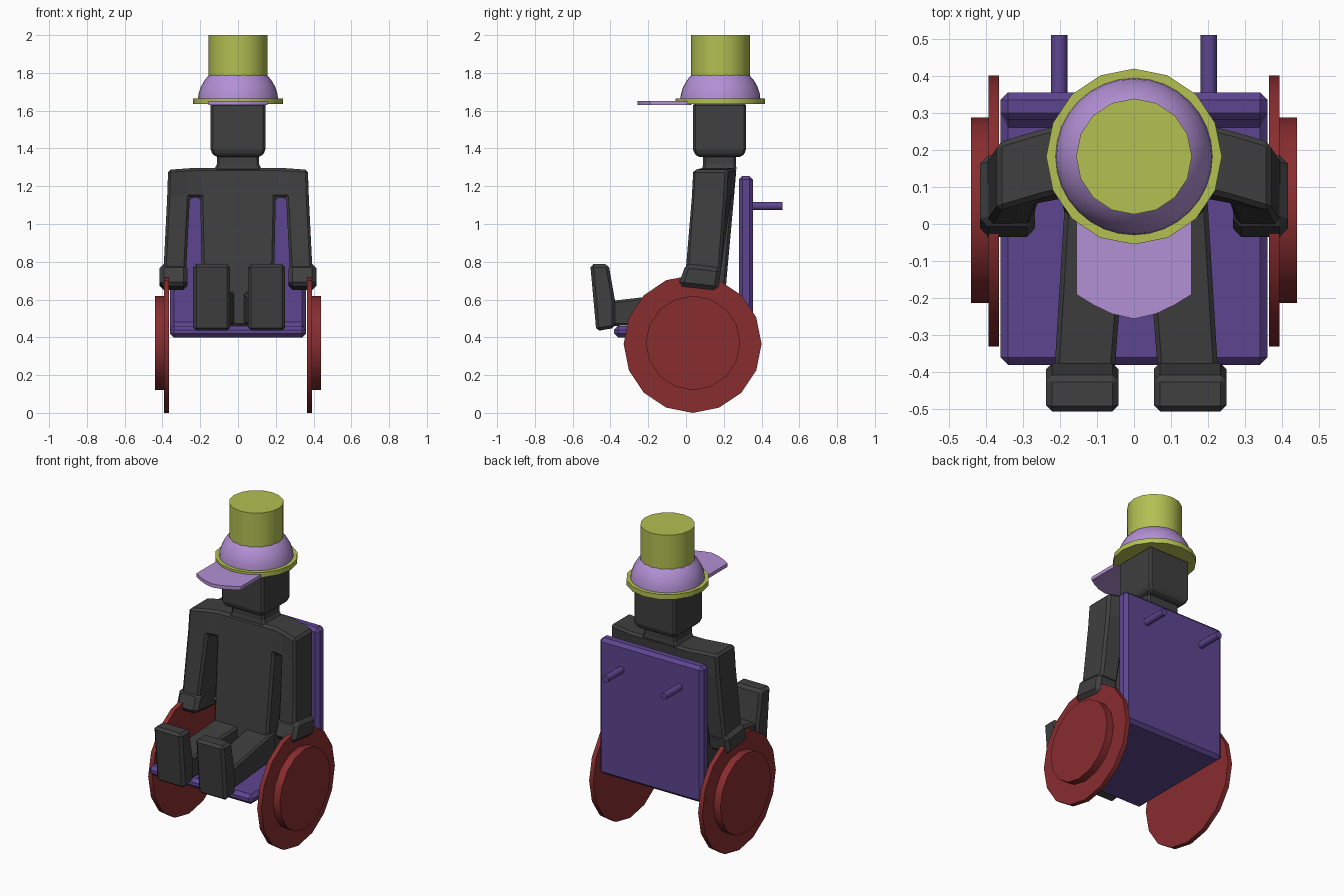
import bpy, bmesh
from math import pi, sin, cos

if "Cube" in bpy.data.objects:
    bpy.data.objects.remove(bpy.data.objects["Cube"])


def material(name, r, g, b):
    m = bpy.data.materials.new(name)
    m.diffuse_color = (r, g, b, 1)
    m.use_nodes = True
    m.node_tree.nodes["Principled BSDF"].inputs["Base Color"].default_value = m.diffuse_color
    return m


DARK = material("charcoal", .05, .05, .05)
PURPLE = material("purple", .11, .06, .28)
RED = material("red", .25, .026, .028)
LILAC = material("lilac", .45, .28, .66)
LIME = material("lime", .45, .53, .085)


def finish(name, bm, mat, bevel=0, smooth=False):
    bmesh.ops.remove_doubles(bm, verts=bm.verts, dist=1e-5)
    bmesh.ops.recalc_face_normals(bm, faces=bm.faces)
    me = bpy.data.meshes.new(name)
    bm.to_mesh(me)
    bm.free()
    me.materials.append(mat)
    ob = bpy.data.objects.new(name, me)
    bpy.context.collection.objects.link(ob)
    if bevel:
        mod = ob.modifiers.new("bevel", 'BEVEL')
        mod.width, mod.segments = bevel, 1
        mod.limit_method, mod.angle_limit = 'ANGLE', .6
    if smooth:
        bpy.ops.object.select_all(action='DESELECT')
        ob.select_set(True)
        bpy.context.view_layer.objects.active = ob
        bpy.ops.object.shade_smooth_by_angle(angle=.7)
    return ob


def loft(name, rings, mat, bevel=0, smooth=False):
    """Skin a list of equal-length point rings and cap both ends."""
    bm = bmesh.new()
    vs = [[bm.verts.new(p) for p in ring] for ring in rings]
    n = len(vs[0])
    for a, b in zip(vs, vs[1:]):
        for i in range(n):
            j = (i + 1) % n
            bm.faces.new((a[i], a[j], b[j], b[i]))
    bm.faces.new(vs[0])
    bm.faces.new(vs[-1])
    return finish(name, bm, mat, bevel, smooth)


def prism(name, yz, x0, x1, mat, bevel=0):
    return loft(name, [[(x, y, z) for y, z in yz] for x in (x0, x1)], mat, bevel)


def rect(x0, x1, y0, y1, z):
    return [(x0, y0, z), (x1, y0, z), (x1, y1, z), (x0, y1, z)]


def lathe(name, prof, axis, centre, n, mat, smooth=True):
    """Revolve (radius, position) pairs around a world axis."""
    cx, cy, cz = centre
    rings = []
    for r, t in prof:
        ring = []
        for i in range(n):
            a, b = r * cos(2 * pi * i / n), r * sin(2 * pi * i / n)
            ring.append({'X': (cx + t, cy + a, cz + b),
                         'Y': (cx + a, cy + t, cz + b),
                         'Z': (cx + a, cy + b, cz + t)}[axis])
        rings.append(ring)
    return loft(name, rings, mat, 0, smooth)


# chair shell: seat and back in one L-shaped profile
prism("chair_shell", [(-.38, .40), (.355, .40), (.355, 1.255), (.28, 1.255), (.28, .46), (-.38, .46)],
      -.36, .36, PURPLE, .02)

# torso, shoulders and arms: a thick sheet of quads, mirrored side to side
DEPTH = .185
P = {'A': (.2, .175, 1.297), 'B': (.2, .16, 1.14), 'C': (.185, .1, .46),
     'S': (.26, .16, 1.295), 'T': (.255, .15, 1.14), 'O': (.37, .127, 1.287),
     'P': (.375, .12, 1.14), 'Q': (.395, .09, .74), 'R': (.275, .09, .74)}
bm = bmesh.new()
V = {(k, s): bm.verts.new((s * x, y - DEPTH / 2, z)) for k, (x, y, z) in P.items() for s in (1, -1)}
for top, low in ('AB', 'BC'):
    bm.faces.new([V[top, -1], V[low, -1], V[low, 1], V[top, 1]])
for quad in ('ASTB', 'SOPT', 'TPQR'):
    for s in (1, -1):
        vs = [V[k, s] for k in quad]
        bm.faces.new(vs if s < 0 else vs[::-1])
out = bmesh.ops.extrude_face_region(bm, geom=bm.faces[:], use_keep_orig=True)
bmesh.ops.translate(bm, vec=(0, DEPTH, 0), verts=[e for e in out['geom'] if isinstance(e, bmesh.types.BMVert)])
finish("torso_and_arms", bm, DARK, .014)

# neck and head
loft("neck", [rect(-.13, .13, .085, .268, 1.28), rect(-.112, .112, .09, .265, 1.315),
              rect(-.112, .112, .09, .265, 1.38)], DARK, .012)
loft("head", [rect(-.122, .122, .06, .295, 1.355), rect(-.145, .145, .037, .318, 1.385),
              rect(-.145, .145, .037, .318, 1.64)], DARK, .012)

for s, side in ((1, "right"), (-1, "left")):
    # hand, thigh and foot
    prism("hand_" + side, [(-.042, .672), (.168, .648), (.188, .768), (.0, .79)], s * .267, s * .415, DARK, .022)
    shift = .006
    leg = [[(s * a + shift, .1, .47), (s * b + shift, .1, .47),
            (s * b + shift, .1, .65), (s * a + shift, .1, .65)] for a, b in [(.02, .19)]]
    leg.append([(s * a + shift, -.42, z) for a, z in ((.06, .46), (.222, .46), (.222, .59), (.06, .59))])
    loft("leg_" + side, leg, DARK, .012)
    prism("foot_" + side, [(-.375, .45), (-.375, .59), (-.41, .787), (-.507, .787), (-.475, .433)],
          s * .048 + shift, s * .243 + shift, DARK, .016)

    # wheel disc with raised hub
    lathe("wheel_" + side, [(.365, s * .364), (.365, s * .393)], 'X', (0, .035, .365), 16, RED)
    lathe("wheel_hub_" + side, [(.25, s * .385), (.25, s * .44)], 'X', (0, .037, .37), 16, RED)

    # push handle
    lathe("push_handle_" + side, [(.022, .33), (.022, .51)], 'Y', (s * .202, 0, 1.095), 12, PURPLE)

# hat: brim, half-round crown, tall top and flat visor
HAT = (0, .182, 0)
lathe("hat_brim", [(.237, 1.634), (.237, 1.665)], 'Z', HAT, 16, LIME)
dome = [(.213 * cos(a * pi / 16), 1.65 + .2 * sin(a * pi / 16)) for a in range(7)]
lathe("hat_crown", dome, 'Z', HAT, 32, LILAC)
lathe("hat_top", [(.156, 1.76), (.156, 2.0)], 'Z', HAT, 16, LIME)
half = [(.155, .03), (.155, -.19), (.11, -.218), (.06, -.242)]
edge = half + [(0, -.256)] + [(-x, y) for x, y in half[::-1]]
loft("hat_visor", [[(x, y, z) for x, y in edge] for z in (1.629, 1.651)], LILAC)
